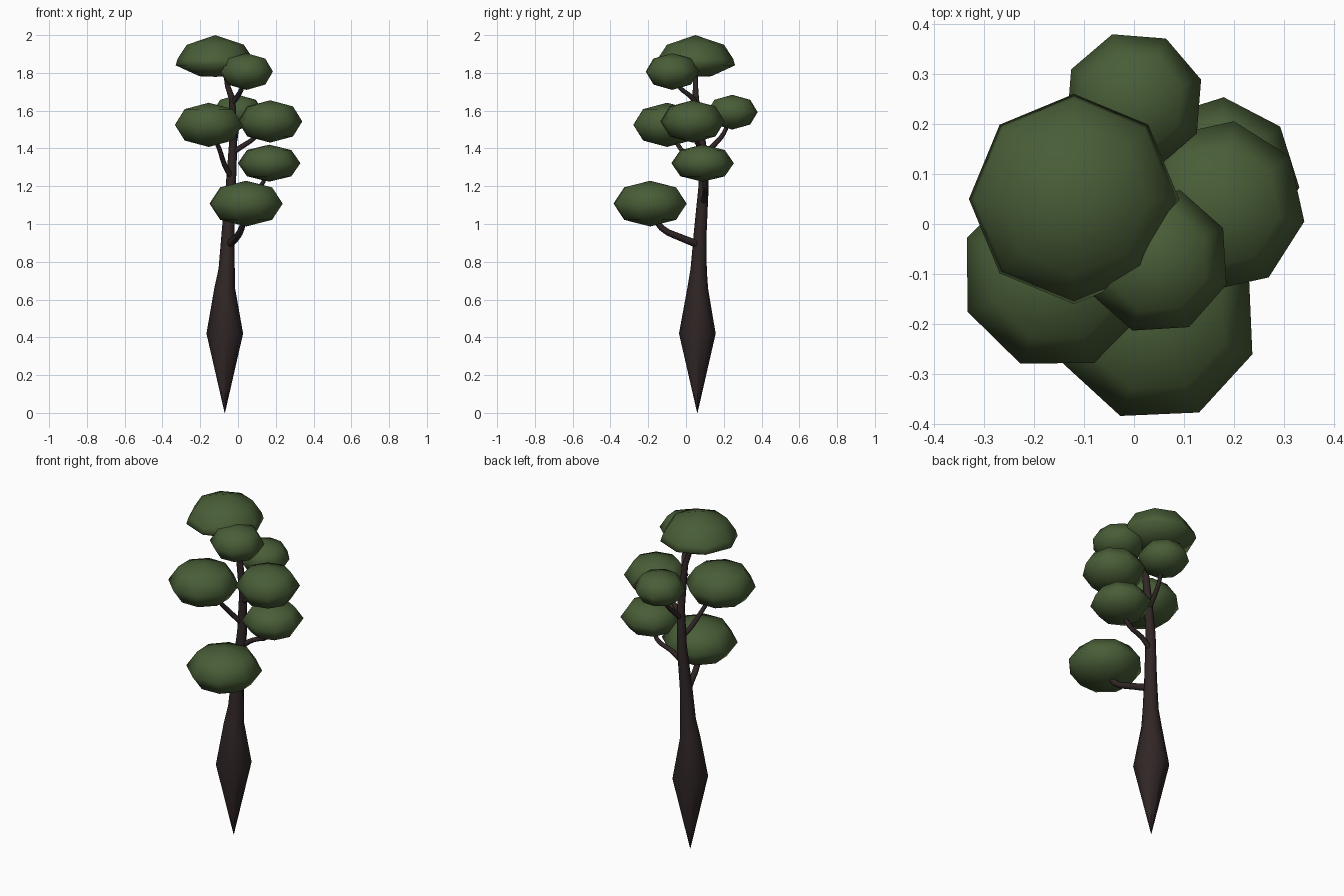
import bpy
import bmesh
from math import cos, sin, pi, radians

cube = bpy.data.objects.get("Cube")
if cube:
    bpy.data.objects.remove(cube, do_unlink=True)


def material(name, rgb):
    mat = bpy.data.materials.new(name)
    mat.use_nodes = True
    mat.diffuse_color = (*rgb, 1)
    bsdf = mat.node_tree.nodes["Principled BSDF"]
    bsdf.inputs["Base Color"].default_value = (*rgb, 1)
    bsdf.inputs["Roughness"].default_value = 0.9
    return mat


BARK = material("dark bark", (0.030, 0.019, 0.019))
LEAF = material("leaf green", (0.066, 0.110, 0.038))
SIDES = 8


def link(name, mesh, mat):
    for face in mesh.polygons:
        face.use_smooth = True
    mesh.materials.clear()
    mesh.materials.append(mat)
    obj = bpy.data.objects.new(name, mesh)
    bpy.context.collection.objects.link(obj)
    return obj


def limb(name, points, radii, smooth=False):
    """Eight-sided tube along a path with a radius at each point."""
    curve = bpy.data.curves.new(name + "_path", "CURVE")
    curve.dimensions = "3D"
    curve.bevel_depth = 1
    curve.bevel_resolution = 2
    curve.use_fill_caps = True
    curve.resolution_u = 3
    spline = curve.splines.new("BEZIER" if smooth else "POLY")
    pts = spline.bezier_points if smooth else spline.points
    pts.add(len(points) - 1)
    for p, co, r in zip(pts, points, radii):
        p.co = co if smooth else (*co, 1)
        p.radius = r
        if smooth:
            p.handle_left_type = p.handle_right_type = "AUTO"
    path = bpy.data.objects.new(name + "_path", curve)
    bpy.context.collection.objects.link(path)
    mesh = bpy.data.meshes.new_from_object(
        path.evaluated_get(bpy.context.evaluated_depsgraph_get()))
    bpy.data.objects.remove(path)
    return link(name, mesh, BARK)


# Foliage profiles: (radius, height) rings between the bottom and top poles
ROUND = [(0.71, -0.71), (1, 0), (0.71, 0.71)]
DOME = [(0.4, -0.36), (1, 0), (0.95, 0.22), (0.72, 0.68)]


def foliage(name, centre, radius, height, turn, rings=ROUND, bottom=-1):
    """Squashed eight-sided clump made by stacking rings."""
    bm = bmesh.new()
    x, y, z = centre

    def vert(r, h, a):
        return bm.verts.new((x + radius * r * cos(a),
                             y + radius * r * sin(a), z + height * h))

    loops = [[vert(r, h, radians(turn) + 2 * pi * i / SIDES)
              for i in range(SIDES)] for r, h in rings]
    low, high = vert(0, bottom, 0), vert(0, 1, 0)
    for i in range(SIDES):
        j = (i + 1) % SIDES
        bm.faces.new((low, loops[0][j], loops[0][i]))
        bm.faces.new((high, loops[-1][i], loops[-1][j]))
        for a, b in zip(loops, loops[1:]):
            bm.faces.new((a[i], a[j], b[j], b[i]))
    mesh = bpy.data.meshes.new(name)
    bm.to_mesh(mesh)
    bm.free()
    return link(name, mesh, LEAF)


# Trunk: pointed root, swollen base and slim leaning stem
limb("trunk",
     [(-0.07, 0.06, 0), (-0.07, 0.06, 0.42), (-0.07, 0.062, 0.66),
      (-0.06, 0.067, 0.76), (-0.053, 0.075, 0.95), (-0.038, 0.093, 1.2),
      (-0.026, 0.085, 1.42), (-0.03, 0.052, 1.66), (-0.055, 0.05, 1.73),
      (-0.07, 0.05, 1.83)],
     [0.001, 0.097, 0.055, 0.043, 0.034, 0.027, 0.022, 0.017, 0.014, 0.012])

# Branches reaching into each clump
branches = {
    "low_front": [(-0.05, 0.07, 0.89), (-0.012, -0.02, 0.925),
                  (0.02, -0.13, 0.98), (0.04, -0.18, 1.06)],
    "low_left": [(-0.04, 0.09, 1.11), (0.03, 0.1, 1.16),
                 (0.12, 0.1, 1.2), (0.15, 0.09, 1.28)],
    "mid_right": [(-0.035, 0.085, 1.25), (-0.07, 0.04, 1.31),
                  (-0.1, -0.03, 1.4), (-0.14, -0.08, 1.48)],
    "mid_left": [(-0.026, 0.085, 1.38), (0.02, 0.07, 1.41),
                 (0.08, 0.05, 1.45), (0.13, 0.04, 1.5)],
    "mid_back": [(-0.03, 0.085, 1.36), (-0.02, 0.15, 1.42),
                 (-0.01, 0.2, 1.48), (0, 0.23, 1.56)],
    "top_front": [(-0.03, 0.055, 1.64), (0, 0.02, 1.68),
                  (0.02, -0.03, 1.72), (0.03, -0.06, 1.78)],
}
for name, path in branches.items():
    r = 0.021 if name == "low_front" else 0.015
    limb("branch_" + name, path, [r, r * 0.9, r * 0.8, r * 0.6], smooth=True)

# Foliage clumps
foliage("foliage_crown", (-0.12, 0.05, 1.84), 0.21, 0.16, 0, DOME, -0.38)
foliage("foliage_top_front", (0.045, -0.073, 1.807), 0.148, 0.097, 26)
foliage("foliage_mid_right", (-0.155, -0.1, 1.525), 0.193, 0.117, 23)
foliage("foliage_mid_left", (0.17, 0.035, 1.543), 0.173, 0.112, 35)
foliage("foliage_low_left", (0.165, 0.088, 1.322), 0.166, 0.098, 40)
foliage("foliage_mid_back", (0, 0.245, 1.592), 0.141, 0.092, 18)
foliage("foliage_low_front", (0.043, -0.19, 1.108), 0.206, 0.121, 25)
